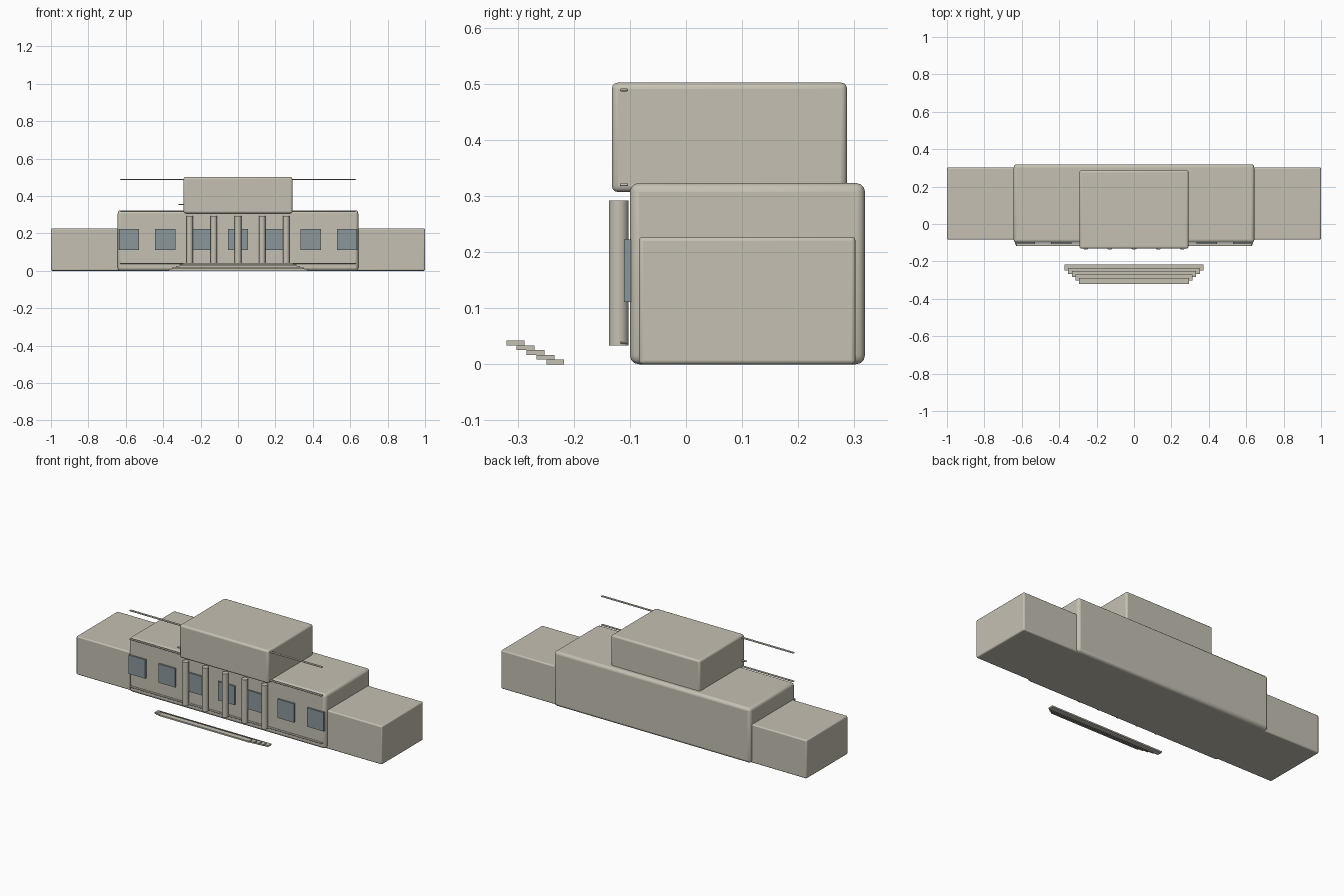
import bpy
import math

if "Cube" in bpy.data.objects:
    bpy.data.objects.remove(bpy.data.objects["Cube"])


def material(name, rgb):
    m = bpy.data.materials.new(name)
    m.diffuse_color = (*rgb, 1)
    m.use_nodes = True
    m.node_tree.nodes["Principled BSDF"].inputs["Base Color"].default_value = m.diffuse_color
    return m


STONE = material("warm_stone", (0.56, 0.53, 0.45))
GLASS = material("grey_blue_glass", (0.26, 0.31, 0.33))


def box(name, x, y, z, mat=STONE, bevel=0.0, segments=3):
    """Box from (min, max) ranges, with optional rounded edges."""
    bpy.ops.mesh.primitive_cube_add(size=1)
    ob = bpy.context.object
    ob.name = name
    ob.location = [(a + b) / 2 for a, b in (x, y, z)]
    ob.scale = [b - a for a, b in (x, y, z)]
    bpy.ops.object.transform_apply(location=False, rotation=False, scale=True)
    ob.data.materials.append(mat)
    if bevel:
        mod = ob.modifiers.new("rounded_edges", 'BEVEL')
        mod.width = bevel
        mod.segments = segments
        bpy.ops.object.shade_smooth_by_angle(angle=math.radians(35))
    return ob


# Main masses
box("main_block", (-0.643, 0.643), (-0.10, 0.319), (0, 0.323), bevel=0.016)
box("upper_block", (-0.291, 0.291), (-0.132, 0.287), (0.307, 0.502), bevel=0.011)
for side, x in (("left", (-1.0, -0.60)), ("right", (0.60, 1.0))):
    box(side + "_wing", x, (-0.084, 0.302), (0, 0.227), bevel=0.007)

# Row of front columns
for i in range(5):
    bpy.ops.mesh.primitive_cylinder_add(
        vertices=24, radius=0.0175, depth=0.258,
        location=((i - 2) * 0.129, -0.12, 0.1625))
    col = bpy.context.object
    col.name = f"column_{i + 1}"
    col.data.materials.append(STONE)
    bpy.ops.object.shade_smooth_by_angle(angle=math.radians(35))

# Front windows
for i in range(7):
    cx = (i - 3) * 0.1945
    box(f"window_{i + 1}", (cx - 0.054, cx + 0.054), (-0.1105, -0.098),
        (0.111, 0.222), GLASS)

# Thin trim rails along the facade
for name, z in (("base_trim", 0.039), ("cornice_trim", 0.320), ("roof_trim", 0.489)):
    box(name, (-0.63, 0.63), (-0.118, -0.103), (z - 0.0027, z + 0.0027),
        bevel=0.0025, segments=2)
box("short_trim", (-0.318, -0.285), (-0.118, -0.103), (0.352, 0.3575),
    bevel=0.0025, segments=2)

# Detached front steps, narrowing as they rise
for i in range(5):
    hw = 0.371 - i * 0.0192
    y = -0.249 - i * 0.0177
    z = i * 0.0084
    box(f"step_{i + 1}", (-hw, hw), (y, y + 0.032), (z, z + 0.0084))
